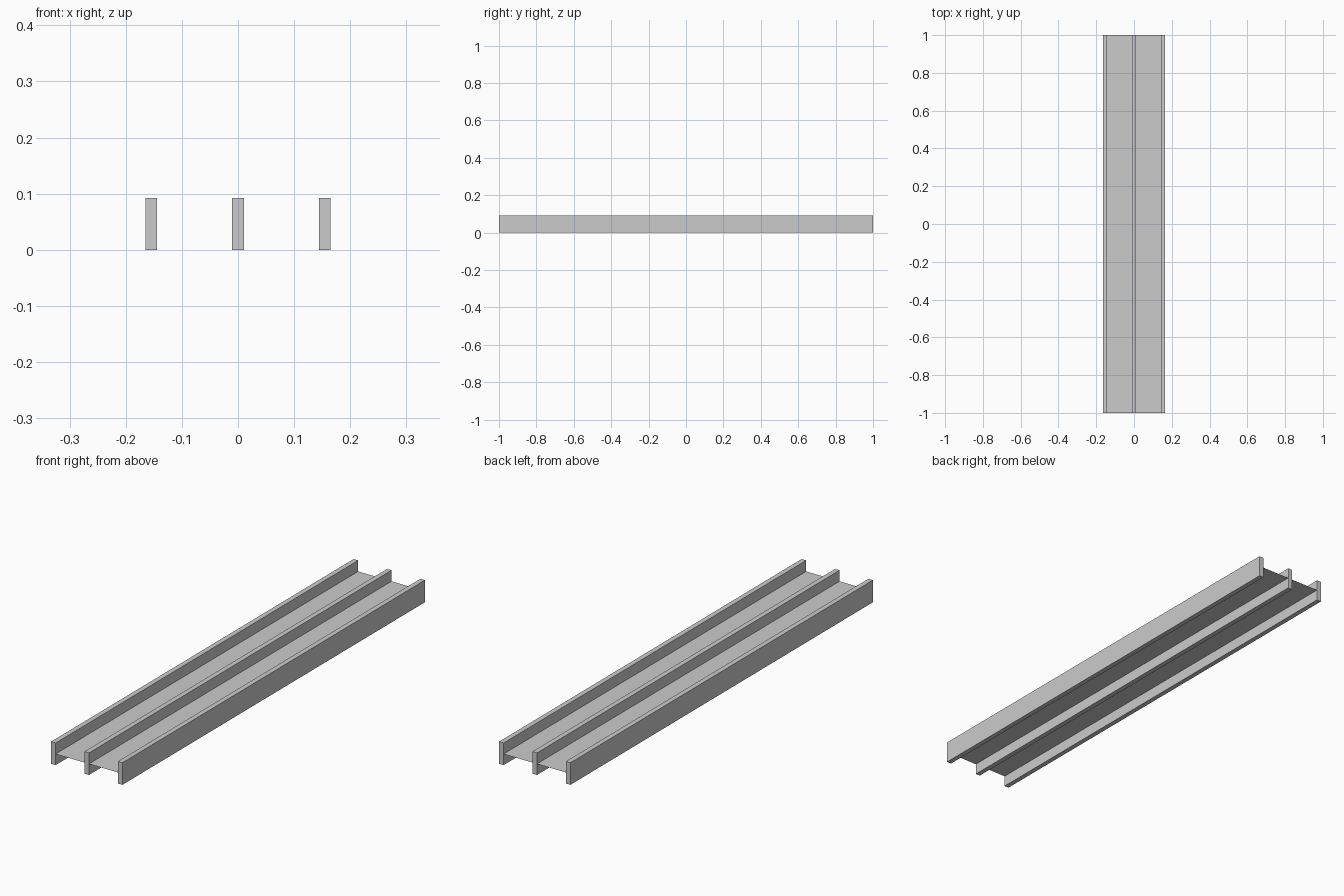
import bpy

if "Cube" in bpy.data.objects:
    bpy.data.objects.remove(bpy.data.objects["Cube"])

LENGTH = 2.0
HEIGHT = 0.0925
RAIL_W = 0.021
SPACING = 0.1545


def add_rail(name, x):
    bpy.ops.mesh.primitive_cube_add(size=1, location=(x, 0, HEIGHT / 2))
    rail = bpy.context.object
    rail.name = name
    rail.scale = (RAIL_W, LENGTH, HEIGHT)
    bpy.ops.object.transform_apply(location=False, rotation=False, scale=True)


def add_sheet(name, x):
    bpy.ops.mesh.primitive_plane_add(size=1, location=(x, 0, HEIGHT / 2))
    sheet = bpy.context.object
    sheet.name = name
    sheet.scale = (SPACING - RAIL_W, LENGTH, 1)
    bpy.ops.object.transform_apply(location=False, rotation=False, scale=True)


# Three long rails
for name, x in (("left_rail", -SPACING), ("middle_rail", 0), ("right_rail", SPACING)):
    add_rail(name, x)

# Paper-thin deck sheets at mid height between the rails
for name, x in (("left_deck", -SPACING / 2), ("right_deck", SPACING / 2)):
    add_sheet(name, x)
